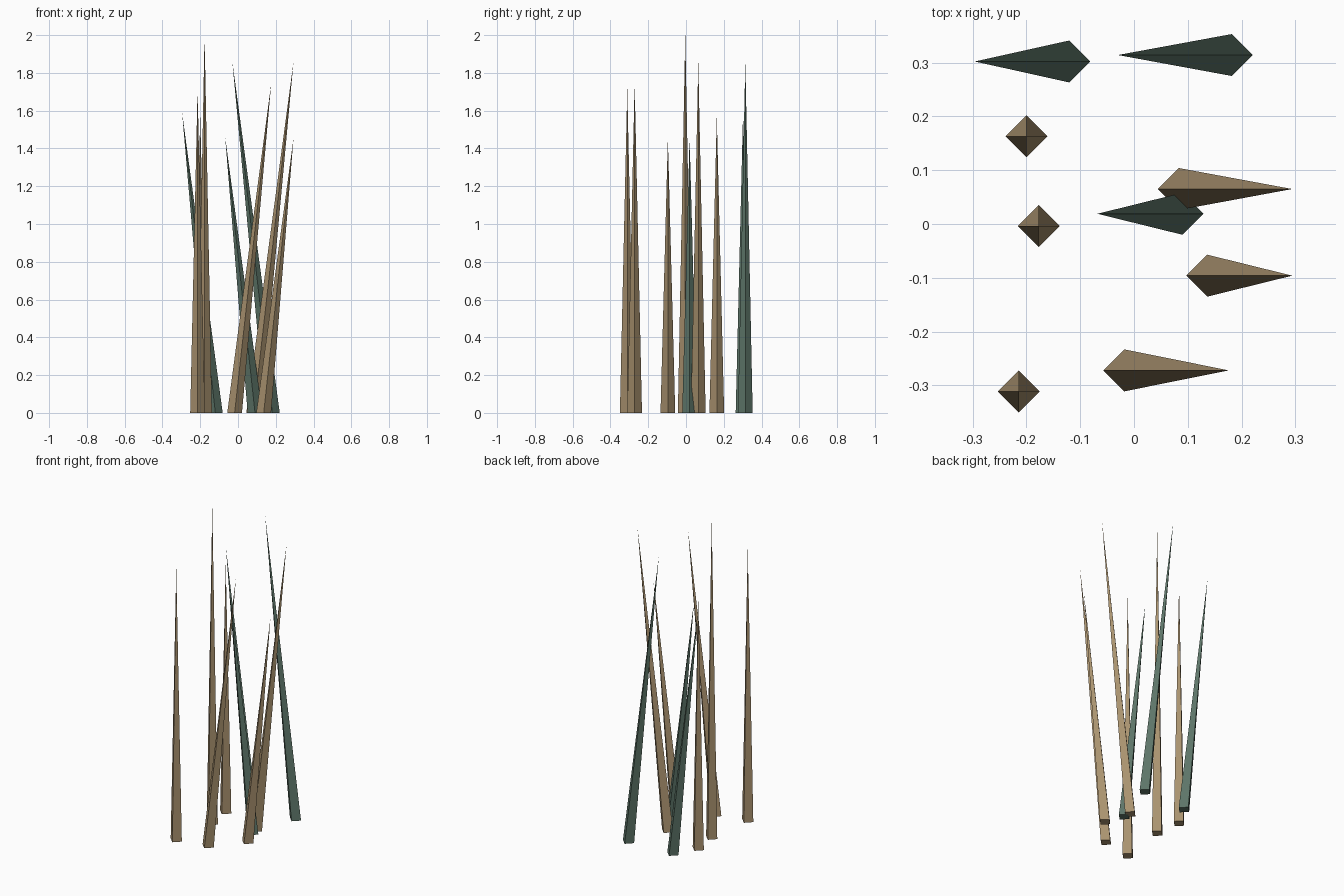
import bpy
import bmesh

cube = bpy.data.objects.get("Cube")
if cube:
    bpy.data.objects.remove(cube, do_unlink=True)


def make_material(name, rgb):
    mat = bpy.data.materials.new(name)
    mat.use_nodes = True
    colour = (*rgb, 1.0)
    mat.diffuse_color = colour
    mat.node_tree.nodes["Principled BSDF"].inputs["Base Color"].default_value = colour
    return mat


straw = make_material("dry straw", (0.40, 0.29, 0.16))
green = make_material("dark green", (0.11, 0.18, 0.14))

RADIUS = 0.039


def blade(name, mat, x, y, tip_x, height):
    """Four-sided spike with a flat diamond foot and a leaning tip."""
    bm = bmesh.new()
    corners = ((1, 0), (0, 1), (-1, 0), (0, -1))
    foot = [bm.verts.new((x + RADIUS * dx, y + RADIUS * dy, 0)) for dx, dy in corners]
    tip = bm.verts.new((tip_x, y, height))
    bm.faces.new(foot[::-1])
    for a, b in zip(foot, foot[1:] + foot[:1]):
        bm.faces.new((a, b, tip))
    mesh = bpy.data.meshes.new(name)
    bm.to_mesh(mesh)
    bm.free()
    mesh.materials.append(mat)
    obj = bpy.data.objects.new(name, mesh)
    bpy.context.collection.objects.link(obj)


# Upright dry blades
blade("upright_blade_back", straw, -0.20, 0.163, -0.20, 1.57)
blade("upright_blade_middle", straw, -0.177, -0.004, -0.177, 2.0)
blade("upright_blade_front", straw, -0.214, -0.311, -0.214, 1.715)

# Dry blades leaning to the left
blade("leaning_blade_back", straw, 0.083, 0.065, 0.294, 1.86)
blade("leaning_blade_middle", straw, 0.136, -0.096, 0.294, 1.455)
blade("leaning_blade_front", straw, -0.018, -0.272, 0.176, 1.745)

# Green blades leaning to the right
blade("green_blade_right", green, -0.12, 0.302, -0.296, 1.59)
blade("green_blade_left", green, 0.182, 0.314, -0.03, 1.86)
blade("green_blade_middle", green, 0.09, 0.019, -0.068, 1.46)
